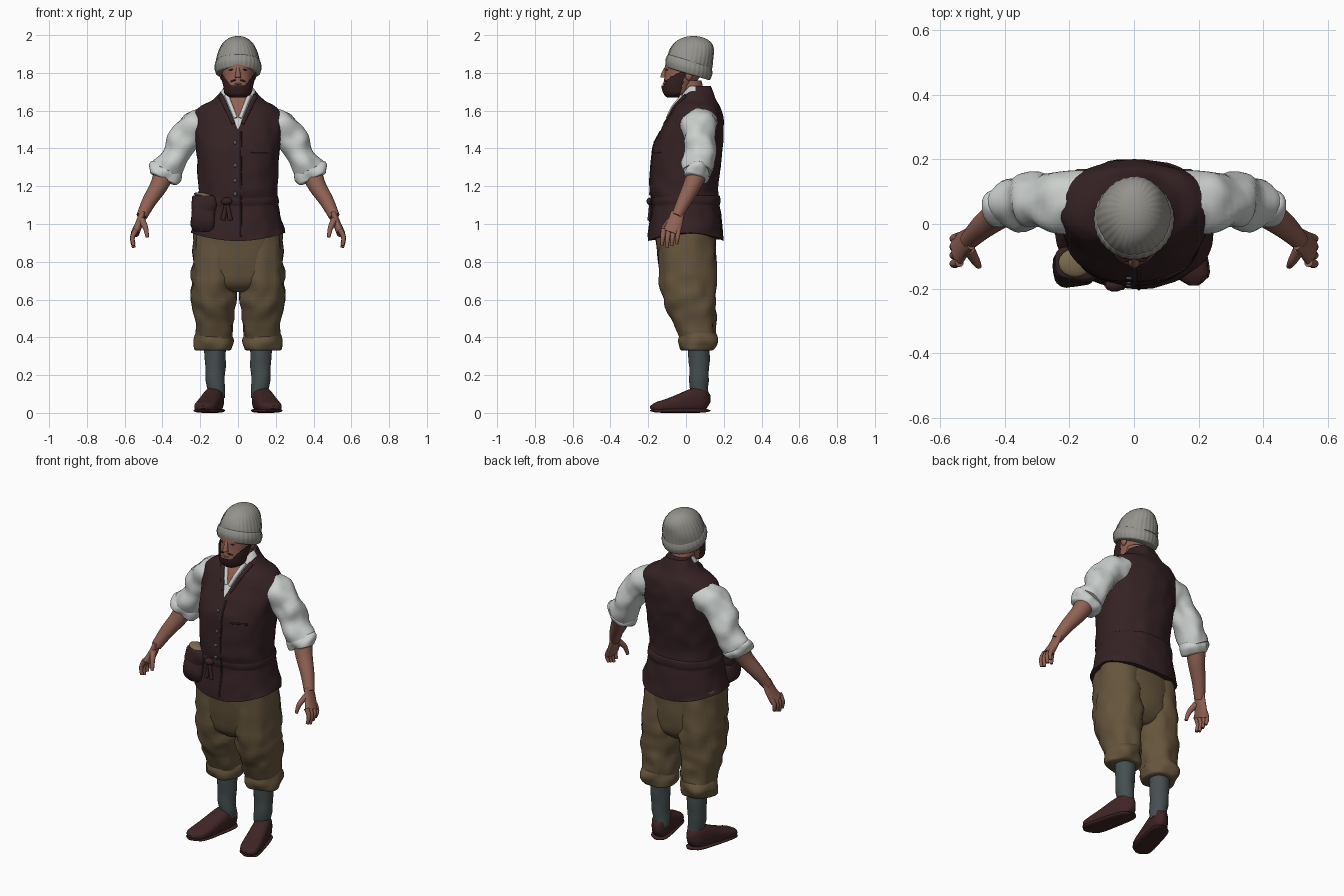
import bpy, bmesh, math
from mathutils import Vector, Matrix, noise
from mathutils.bvhtree import BVHTree

cube = bpy.data.objects.get("Cube")
if cube:
    bpy.data.objects.remove(cube, do_unlink=True)

UP = Vector((0, 0, 1))
FORWARD = Vector((0, -1, 0))
BACKWARD = Vector((0, 1, 0))


def material(name, red, green, blue):
    mat = bpy.data.materials.new(name)
    mat.use_nodes = True
    color = (red, green, blue, 1)
    mat.diffuse_color = color
    shader = mat.node_tree.nodes["Principled BSDF"]
    shader.inputs["Base Color"].default_value = color
    shader.inputs["Roughness"].default_value = .9
    return mat


SKIN = material("warm skin", .28, .12, .085)
HAIR = material("dark brown hair", .035, .016, .014)
WOOL = material("grey wool", .3, .29, .26)
VEST = material("dark maroon cloth", .036, .016, .018)
LINEN = material("off white linen", .6, .63, .61)
OLIVE = material("olive brown cloth", .13, .09, .045)
SLATE = material("slate sock", .06, .078, .08)
LEATHER = material("dark red leather", .05, .018, .018)
TAN = material("tan lining", .2, .15, .08)
METAL = material("dull metal", .1, .1, .1)


def finish(name, bm, *mats):
    """Turn a bmesh into a smooth shaded object."""
    bmesh.ops.recalc_face_normals(bm, faces=bm.faces)
    mesh = bpy.data.meshes.new(name)
    bm.to_mesh(mesh)
    bm.free()
    obj = bpy.data.objects.new(name, mesh)
    bpy.context.collection.objects.link(obj)
    for mat in mats:
        mesh.materials.append(mat)
    bpy.ops.object.select_all(action='DESELECT')
    obj.select_set(True)
    bpy.context.view_layer.objects.active = obj
    bpy.ops.object.shade_smooth_by_angle(angle=math.radians(50))


def spline(keys, steps):
    """Smoothly interpolate rows of x, y, z, width, depth."""
    rows = []
    last = len(keys) - 1
    for i in range(last):
        before, start = keys[max(i - 1, 0)], keys[i]
        end, after = keys[i + 1], keys[min(i + 2, last)]
        for step in range(steps):
            t = step / steps
            ease = t * t * (3 - 2 * t)
            leave, arrive = t * (1 - t) ** 2 / 2, t * t * (t - 1) / 2
            rows.append([b + (c - b) * ease + (c - a) * leave + (d - b) * arrive
                         for a, b, c, d in zip(before, start, end, after)])
    return rows + [list(keys[last])]


def loft(keys, n=32, up=None, ref=BACKWARD, power=1, ribs=0, wrinkle=0, steps=5, side=1):
    """Skin elliptical rings along a path; up fixes the ring normal."""
    bm = bmesh.new()
    rows = spline(keys, steps)
    middles = [Vector(row[:3]) for row in rows]
    rings = []
    for i, (*_, width, depth) in enumerate(rows):
        along = up or middles[min(i + 1, len(rows) - 1)] - middles[max(i - 1, 0)]
        along = along.normalized()
        v = (ref - along * ref.dot(along)).normalized()
        u = v.cross(along)
        ring = []
        for k in range(n):
            angle = math.tau * k / n
            across, deep = (math.copysign(abs(f) ** power, f) for f in (math.cos(angle), math.sin(angle)))
            out = u * across * max(width, .001) + v * deep * max(depth, .001)
            if ribs:
                out *= 1 + .01 * math.cos(ribs * angle)
            point = middles[i] + out
            point += out.normalized() * wrinkle * noise.noise(point * 14)
            point.x *= side
            ring.append(bm.verts.new(point))
        rings.append(ring)
    for low, high in zip(rings, rings[1:]):
        for k in range(n):
            j = (k + 1) % n
            bm.faces.new((low[k], low[j], high[j], high[k]))
    bm.faces.new(rings[0])
    bm.faces.new(rings[-1])
    return bm


def stack(rows, x=0):
    """Loft keys for an upright part, from rows of z, y, width, depth."""
    return [(x, y, z, width, depth) for z, y, width, depth in rows]


def build(name, mat, keys, **options):
    finish(name, loft(keys, **options), mat)


def column(name, mat, rows, x=0, **options):
    build(name, mat, stack(rows, x), up=UP, **options)


def taper(name, mat, points, first, last, flat=1, **options):
    """Tube along points with an evenly changing radius."""
    keys = []
    for i, point in enumerate(points):
        radius = first + (last - first) * i / (len(points) - 1)
        keys.append((*point, radius, radius * flat))
    build(name, mat, keys, **options)


def roll(name, mat, start, end, width, depth, bulge, **options):
    """Cloth band that swells between its two edges."""
    keys = []
    for t in (0, .1, .5, .9, 1):
        swell = bulge * math.sqrt(math.sin(math.pi * t) + .001)
        keys.append((*Vector(start).lerp(Vector(end), t), width + swell, depth + swell))
    build(name, mat, keys, **options)


def blob(name, mat, loc, size, turn=0):
    bm = bmesh.new()
    bmesh.ops.create_uvsphere(bm, u_segments=16, v_segments=10, radius=1)
    bm.transform(Matrix.Translation(loc) @ Matrix.Rotation(turn, 4, 'Y') @ Matrix.Diagonal((*size, 1)))
    finish(name, bm, mat)


# Vest with an open neck cut as two nested V shapes
bm = loft(stack([(.91, 0, .25, .2), (1.1, 0, .215, .18), (1.2, -.01, .21, .18), (1.4, .01, .22, .185),
                 (1.56, .05, .235, .145), (1.62, .06, .2, .125), (1.66, .06, .13, .1), (1.73, .06, .07, .07)]),
          n=64, up=UP, power=.9, wrinkle=.009, steps=7)
for vert in bm.verts:
    if vert.co.z < 1.05:
        vert.co.z += 5 * (1.05 - vert.co.z) * vert.co.x ** 2
tree = BVHTree.FromBMesh(bm)
openings = ((1.5, .45), (1.56, .4))
for bottom, slope in openings:
    for s in (1, -1):
        bmesh.ops.bisect_plane(bm, geom=bm.verts[:] + bm.edges[:] + bm.faces[:],
                               plane_co=UP * bottom, plane_no=(s, 0, -slope))
for face in bm.faces:
    c = face.calc_center_median()
    if c.y < .05:
        face.material_index = sum(abs(c.x) < (c.z - bottom) * slope for bottom, slope in openings)
finish("vest", bm, VEST, LINEN, SKIN)


def front(x, z, lift=0):
    """Point on the front of the vest."""
    hit = tree.ray_cast(Vector((x, -1, z)), BACKWARD)[0]
    return hit + FORWARD * lift


# Vest edge, lapels, buttons, pocket and waist tie
taper("vest_front_edge", VEST, [front(.015, .93 + .07 * i) for i in range(9)], .005, .005, n=10)
for s, label in ((1, "left"), (-1, "right")):
    heights = [.03 * i for i in range(1, 7)]
    taper(label + "_lapel", VEST, [front(s * (.45 * h + .01), 1.5 + h) for h in heights],
          .01, .014, flat=.6, n=12)
    taper(label + "_shirt_collar", LINEN, [front(s * .4 * h, 1.53 + h) for h in heights[:-1]],
          .01, .012, n=12)
for z in (1.16, 1.23, 1.31, 1.43):
    blob("button", METAL, front(-.015, z), (.01, .006, .01))
taper("chest_pocket", VEST, [front(.07 + .03 * i, 1.38) for i in range(4)], .005, .005, n=10)
roll("waist_band", VEST, (0, 0, 1.09), (0, 0, 1.15), .207, .175, .01,
     n=48, up=UP, power=.9, wrinkle=.009)
knot = front(-.06, 1.12, .01)
blob("tie_knot", VEST, knot, (.03, .02, .02))
for drift in (-.2, .2):
    taper("tie_end", VEST, [front(knot.x + drift * drop, knot.z - drop, .01) for drop in (0, .05, .1)],
          .01, .013, flat=.6, n=12)

# Belt pouch with flap
column("pouch", VEST, [(.96, -.12, .05, .04), (1, -.13, .07, .06), (1.1, -.13, .06, .05), (1.15, -.12, .05, .04)],
       x=-.18, power=.6, wrinkle=.02)
roll("pouch_flap", VEST, (-.18, -.13, 1.06), (-.18, -.12, 1.15), .055, .045, .014,
     up=UP, power=.6, wrinkle=.01)
blob("pouch_lining", TAN, (-.18, -.12, 1.15), (.055, .045, .015), .2)

# Neck and head
taper("neck", SKIN, [(0, .05, 1.58), (0, .04, 1.66), (0, .02, 1.76)], .067, .062, up=UP)
skull = stack([(1.67, -.06, .03, .03), (1.69, -.05, .06, .06), (1.73, -.04, .07, .08),
               (1.78, -.02, .08, .094), (1.84, 0, .085, .11), (1.9, .01, .08, .1)])
build("head", SKIN, skull, n=48, up=UP)

# Beard as a thicker shell trimmed to the jaw
bm = loft([(x, y, z, width + .01, depth + .01) for x, y, z, width, depth in skull],
          n=96, up=UP, steps=12, wrinkle=.003)
bare = []
for face in bm.faces:
    c = face.calc_center_median()
    top = min(1.735 + 1.3 * max(abs(c.x) - .04, 0), 1.82)
    behind = c.y > -.015 + (c.z - 1.75) / 4
    if c.z > top or behind:
        bare.append(face)
bmesh.ops.delete(bm, geom=bare, context='FACES')
finish("beard", bm, HAIR)

# Face details
taper("nose", SKIN, [(0, -.104, 1.83), (0, -.116, 1.8), (0, -.12, 1.775)], .008, .017, n=16)
blob("lips", SKIN, (0, -.114, 1.742), (.02, .01, .006))
for s, label in ((1, "left"), (-1, "right")):
    blob(label + "_moustache", HAIR, (s * .02, -.108, 1.76), (.022, .01, .005), s * .25)
    blob(label + "_eye", HAIR, (s * .03, -.099, 1.8), (.01, .005, .003))
    blob(label + "_eyebrow", HAIR, (s * .03, -.1, 1.817), (.018, .008, .004), s * .1)
    blob(label + "_ear", SKIN, (s * .085, .015, 1.79), (.012, .02, .03))

# Ribbed knit cap, fuller at the back, with turned-up band
crown = []
for i in range(13):
    t = math.sin(math.pi / 2 * i / 12)
    crown.append((0, .015 + .03 * t, 1.83 + .165 * t,
                  .117 * (1 - t * t) ** .45, .122 * math.sqrt(1 - t ** 4)))
build("cap", WOOL, crown, n=120, up=UP + BACKWARD * .03, ribs=30, steps=2, wrinkle=.004)
roll("cap_band", WOOL, (0, .01, 1.795), (0, .02, 1.865), .11, .115, .014,
     n=120, up=UP + BACKWARD * .3, ribs=30)

# Trouser seat
column("trouser_seat", OLIVE, [(.64, .01, .05, .09), (.7, .01, .2, .14), (.9, 0, .23, .16), (1, 0, .21, .16)],
       n=48, power=.85, wrinkle=.008)


def shoe_layer(name, width, low, rise, side):
    """Rounded layer from heel to toe, turned slightly outward."""
    keys = []
    for i in range(13):
        t = i / 12
        ends = math.sqrt(1 - .95 * abs(2 * t - 1) ** 5)
        half = low + rise * math.cos(t * math.pi / 2) ** 2
        keys.append((.11 + .075 * t, .13 - .32 * t, half, (width + .014 * t) * ends, half * ends))
    build(name, LEATHER, keys, up=FORWARD, ref=UP, power=.75, steps=2, side=side)


for s, label in ((1, "left_"), (-1, "right_")):
    # Leg, rolled hem, sock and shoe
    column(label + "trouser_leg", OLIVE,
           [(.37, .06, .09, .09), (.5, .04, .11, .115), (.6, .02, .118, .14), (.75, .01, .12, .15),
            (1, 0, .1, .14)], x=.125, power=.9, wrinkle=.02, side=s)
    roll(label + "trouser_hem", OLIVE, (.13, .06, .33), (.13, .06, .43), .08, .08, .026,
         up=UP, wrinkle=.018, side=s)
    taper(label + "sock", SLATE, [(.115, .07, .08), (.12, .07, .24), (.125, .07, .38)], .045, .06,
          up=UP, wrinkle=.008, side=s)
    shoe_layer(label + "shoe", .05, .03, .045, s)
    shoe_layer(label + "shoe_sole", .054, .012, 0, s)

    # Sleeve and rolled cuff
    taper(label + "sleeve", LINEN, [(.15, .07, 1.54), (.22, .07, 1.515), (.28, .07, 1.46), (.33, .07, 1.37),
                                    (.38, .06, 1.28)], .088, .075, flat=1.08, wrinkle=.02, side=s)
    roll(label + "sleeve_cuff", LINEN, (.37, .06, 1.3), (.4, .05, 1.235), .06, .05, .026,
         wrinkle=.03, side=s)

    # Forearm, palm, thumb and fingers
    taper(label + "forearm", SKIN, [(.39, .06, 1.27), (.42, .03, 1.2), (.47, -.01, 1.12), (.51, -.05, 1.04)],
          .056, .029, n=24, side=s)
    taper(label + "palm", SKIN, [(.505, -.045, 1.06), (.525, -.06, 1), (.545, -.08, .95)], .017, .023,
          flat=2.1, n=24, side=s)
    taper(label + "thumb", SKIN, [(.51, -.08, 1.02), (.49, -.115, .98), (.48, -.13, .93)], .019, .009,
          n=12, side=s)
    for i, finger in enumerate(("index", "middle", "ring", "little")):
        y, length = -.118 + .026 * i, .095 - .01 * abs(i - 1)
        points = [(.54 + .02 * math.sin(bend * 2.5), y - .01 * bend, .97 - length * bend) for bend in (0, .5, 1)]
        taper(label + finger + "_finger", SKIN, points, .015, .009, n=12, side=s)
